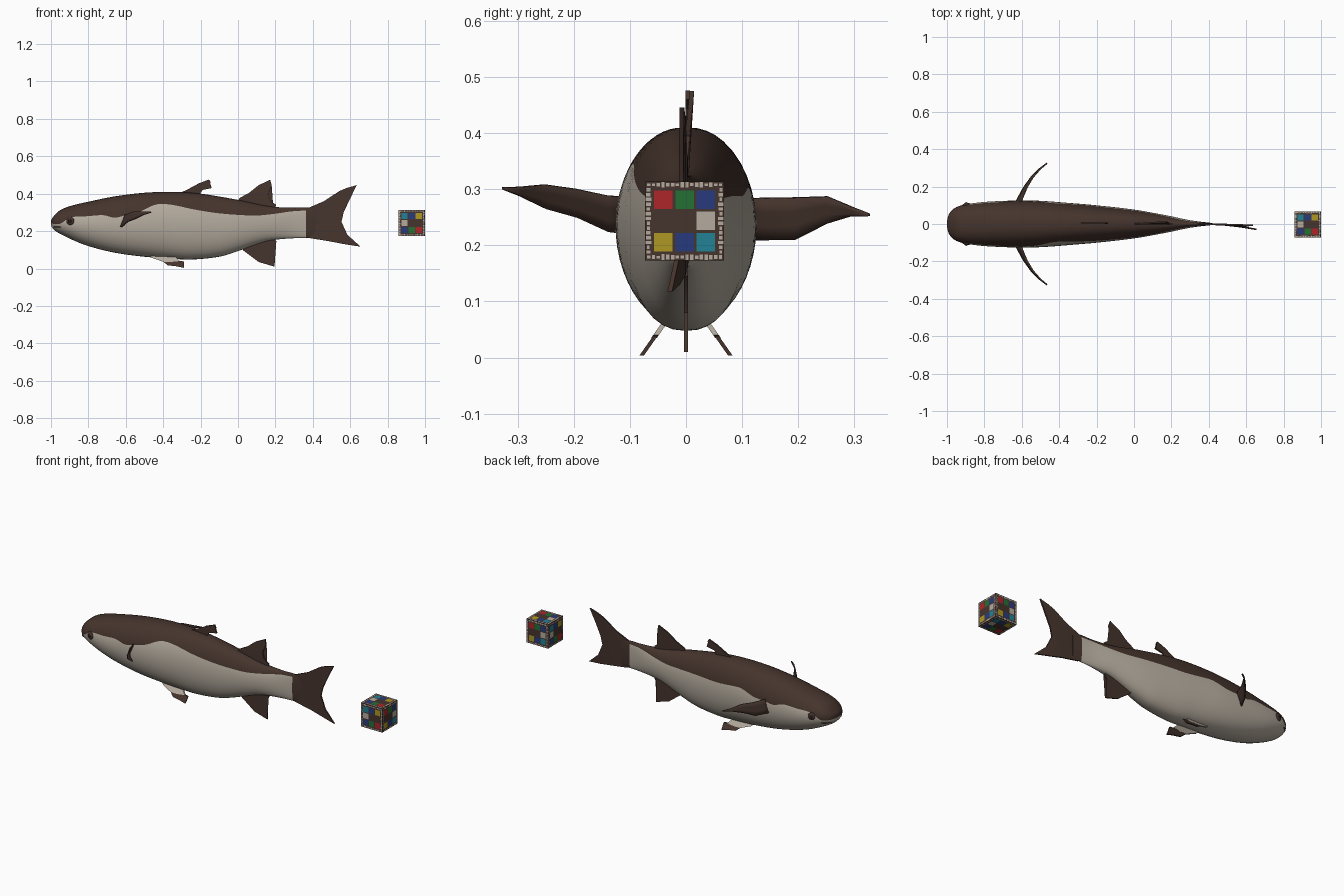
import bpy, bmesh, math, random
from mathutils import Vector

if "Cube" in bpy.data.objects:
    bpy.data.objects.remove(bpy.data.objects["Cube"])

random.seed(4)


def material(name, r, g, b):
    m = bpy.data.materials.new(name)
    m.diffuse_color = (r, g, b, 1)
    m.use_nodes = True
    m.node_tree.nodes["Principled BSDF"].inputs["Base Color"].default_value = m.diffuse_color
    return m


MATS = {
    'n': material("dark brown", 0.060, 0.034, 0.026),
    'W': material("cream", 0.46, 0.41, 0.345),
    'R': material("red", 0.42, 0.018, 0.022),
    'G': material("green", 0.018, 0.16, 0.035),
    'B': material("blue", 0.022, 0.042, 0.21),
    'Y': material("yellow", 0.42, 0.31, 0.018),
    'T': material("teal", 0.015, 0.22, 0.30),
    'K': material("black", 0.018, 0.012, 0.010),
}
KEYS = list(MATS)


def make_object(name, bm, mats, smooth=True, recalc=True):
    if recalc:
        bmesh.ops.recalc_face_normals(bm, faces=bm.faces[:])
    me = bpy.data.meshes.new(name)
    bm.to_mesh(me)
    bm.free()
    for k in mats:
        me.materials.append(MATS[k])
    ob = bpy.data.objects.new(name, me)
    bpy.context.collection.objects.link(ob)
    if smooth:
        bpy.ops.object.select_all(action='DESELECT')
        ob.select_set(True)
        bpy.context.view_layer.objects.active = ob
        bpy.ops.object.shade_smooth_by_angle(angle=math.radians(40))
    return ob


def curve(pts, x, power=1.0):
    """Smooth interpolation through (x, value) points; power 0.5 rounds the nose."""
    p = [((max(a + 1, 0)) ** power, v) for a, v in pts]
    t = max(x + 1, 0) ** power
    i = 0
    while i < len(p) - 2 and t > p[i + 1][0]:
        i += 1

    def slope(j):
        a, b = p[max(j - 1, 0)], p[min(j + 1, len(p) - 1)]
        return (b[1] - a[1]) / (b[0] - a[0])
    (t0, v0), (t1, v1) = p[i], p[i + 1]
    d = t1 - t0
    s = min(max((t - t0) / d, 0), 1)
    return ((2*s**3 - 3*s**2 + 1) * v0 + (s**3 - 2*s**2 + s) * d * slope(i)
            + (3*s**2 - 2*s**3) * v1 + (s**3 - s**2) * d * slope(i + 1))


# Body: silhouette curves and the edge between brown back and cream belly
TOP = [(-1, .25), (-.985, .28), (-.95, .312), (-.9, .333), (-.8, .357), (-.65, .387), (-.5, .405),
       (-.35, .41), (-.2, .40), (0, .367), (.17, .332), (.3, .325), (.36, .327), (.42, .32)]
BOTTOM = [(-1, .24), (-.985, .208), (-.95, .185), (-.9, .16), (-.8, .12), (-.65, .083), (-.5, .063),
          (-.35, .052), (-.25, .048), (-.1, .063), (0, .093), (.1, .13), (.17, .15), (.3, .162), (.42, .165)]
WIDTH = [(-1, .004), (-.985, .06), (-.95, .09), (-.9, .105), (-.8, .118), (-.65, .125), (-.5, .124),
         (-.35, .113), (-.2, .10), (0, .077), (.17, .047), (.3, .02), (.36, .012), (.42, .005)]
EDGE = [(-1, .24), (-.95, .24), (-.9, .272), (-.8, .28), (-.72, .285), (-.66, .272), (-.6, .285),
        (-.53, .302), (-.46, .335), (-.42, .345), (-.35, .34), (-.23, .315), (-.1, .295), (.03, .285),
        (.1, .283), (.2, .293), (.3, .307), (.4, .31)]


def build_body():
    bm = bmesh.new()
    back, belly, stations = 9, 13, 100
    half = back + belly
    rings, xs = [], []
    for i in range(stations + 1):
        x = -1 + 1.42 * (i / stations) ** 2
        top, bot, w = (curve(c, x, .5) for c in (TOP, BOTTOM, WIDTH))
        zc, h = (top + bot) / 2, max((top - bot) / 2, .002)

        def side(sign):
            drop = .045 * math.exp(-((x + .37) / .2) ** 2) if sign > 0 else 0
            c = (curve(EDGE, x) - drop - zc) / h
            edge = min(max(math.acos(max(-1, min(1, c))), .2), 2.9)
            out = []
            for k in range(half + 1):
                a = edge * k / back if k <= back else edge + (math.pi - edge) * (k - back) / belly
                out.append((x, sign * w * max(math.sin(a), 0) ** .85, zc + h * math.cos(a)))
            return out
        left, right = side(-1), side(1)
        rings.append([bm.verts.new(p) for p in left + right[-2:0:-1]])
        xs.append(x)
    n = 2 * half
    for i in range(stations):
        for k in range(n):
            f = bm.faces.new((rings[i][k], rings[i][(k + 1) % n],
                              rings[i + 1][(k + 1) % n], rings[i + 1][k]))
            f.material_index = int(back <= k < n - back and xs[i] < .355)
    bm.faces.new(rings[0])
    bm.faces.new(rings[-1])
    make_object("body", bm, "nW")


build_body()


# Flat fins: outline in x, z, bent sideways by a y function
def fin(name, outline, bend=lambda x, z: 0, mat='n', thick=.008):
    bm = bmesh.new()
    a = [bm.verts.new((x, bend(x, z) - thick / 2, z)) for x, z in outline]
    b = [bm.verts.new((x, bend(x, z) + thick / 2, z)) for x, z in outline]
    bm.faces.new(a)
    bm.faces.new(b[::-1])
    n = len(a)
    for i in range(n):
        bm.faces.new((a[i], b[i], b[(i + 1) % n], a[(i + 1) % n]))
    bmesh.ops.triangulate(bm, faces=[f for f in bm.faces if len(f.verts) > 4])
    make_object(name, bm, mat)


fin("tail_fin", [(.36, .315), (.38, .326), (.46, .36), (.54, .413), (.58, .43), (.635, .446), (.60, .375),
                 (.565, .30), (.553, .25), (.585, .18), (.655, .117), (.57, .13), (.48, .147),
                 (.38, .163), (.36, .175)],
    lambda x, z: -(.008 + .02 * min(1, max(0, (.446 - z) / .3))) * ((x - .36) / .29) ** 2)
fin("first_dorsal_fin", [(-.33, .39), (-.31, .405), (-.25, .43), (-.21, .455), (-.155, .476), (-.145, .46),
                         (-.18, .443), (-.14, .43), (-.19, .42), (-.21, .39)], lambda x, z: .003)
fin("second_dorsal_fin", [(-.01, .35), (.01, .378), (.06, .405), (.11, .445), (.172, .475), (.18, .445),
                          (.16, .395), (.175, .36), (.205, .34), (.19, .31)],
    lambda x, z: max(0, z - .37) * .1)
fin("anal_fin", [(.01, .12), (.03, .095), (.08, .058), (.11, .035), (.195, .01), (.185, .04), (.16, .08),
                 (.175, .115), (.205, .145), (.19, .17)])

# Paired fins and eyes
PECTORAL = {
    -1: [(-.64, .10, .285, .22), (-.62, .14, .288, .225), (-.59, .195, .30, .25),
         (-.55, .25, .308, .265), (-.505, .295, .304, .287), (-.465, .325, .303, .299)],
    1: [(-.64, .10, .283, .21), (-.62, .14, .284, .21), (-.59, .195, .285, .21),
        (-.55, .25, .287, .238), (-.505, .295, .268, .252), (-.465, .325, .256, .252)],
}
for s, word in ((-1, "right"), (1, "left")):
    bm = bmesh.new()
    rows = [[bm.verts.new((x + .03 * (1 - k / 3) * (.33 - y) / .23, s * y, zt + (zb - zt) * k / 3))
             for k in range(4)] for x, y, zt, zb in PECTORAL[s]]
    for r0, r1 in zip(rows, rows[1:]):
        for k in range(3):
            bm.faces.new((r0[k], r0[k + 1], r1[k + 1], r1[k]))
    ob = make_object(word + "_pectoral_fin", bm, "n")
    mod = ob.modifiers.new("thickness", 'SOLIDIFY')
    mod.thickness, mod.offset = .007, 0

    def splay(x, z, s=s):
        return s * (.043 + (.055 - z) * .7)
    fin(word + "_pelvic_fin_base", [(-.48, .075), (-.46, .057), (-.40, .036), (-.36, .035), (-.31, .04),
                                    (-.33, .06), (-.35, .075)], splay, 'W', .01)
    fin(word + "_pelvic_fin_tip", [(-.40, .036), (-.375, .017), (-.33, .012), (-.29, .004), (-.288, .038),
                                   (-.31, .04), (-.36, .035)], splay)

    for part, radius, depth, mat in (("eye_ring", .022, .010, 'n'), ("eye", .012, .014, 'K')):
        bm = bmesh.new()
        bmesh.ops.create_uvsphere(bm, u_segments=20, v_segments=12, radius=1)
        ob = make_object(word + "_" + part, bm, mat)
        ob.scale = (radius, depth, radius)
        ob.location = (-.897, s * .1025, .254)
        ob.rotation_euler = (0, 0, s * math.radians(14))

# Mouth line around the snout
bm = bmesh.new()
bmesh.ops.create_uvsphere(bm, u_segments=24, v_segments=10, radius=1)
mouth = make_object("mouth", bm, 'n')
mouth.scale = (.049, .086, .008)
mouth.location = (-.947, 0, .222)

# Colour checker cube: a brown box with patches and a dashed cream border on each face
CUBE, HALF = Vector((.9285, -.0025, .2435)), .0705
CHART = ("RGB", "nnW", "YBT")  # rows from the top, 'n' stays brown
TURNED = tuple(row[::-1] for row in CHART[::-1])
FACES = [  # outward, right, chart
    ((1, 0, 0), (0, 1, 0), CHART), ((0, -1, 0), (1, 0, 0), TURNED),
    ((0, 1, 0), (-1, 0, 0), CHART), ((-1, 0, 0), (0, -1, 0), TURNED),
    ((0, 0, 1), (1, 0, 0), TURNED), ((0, 0, -1), (1, 0, 0), CHART),
]
bm = bmesh.new()


def plate(nor, right, u, v, hu, hv, key, lift=.0008):
    nor, right = Vector(nor), Vector(right)
    up = nor.cross(right)
    o = CUBE + nor * (HALF + lift)
    f = bm.faces.new([bm.verts.new(o + right * (u + a * hu) + up * (v + b * hv))
                      for a, b in ((-1, -1), (1, -1), (1, 1), (-1, 1))])
    f.material_index = KEYS.index(key)


for nor, right, rows in FACES:
    plate(nor, right, 0, 0, HALF, HALF, 'n', 0)
    for r, row in enumerate(rows):
        for c, key in enumerate(row):
            if key != 'n':
                plate(nor, right, (c - 1) * .038, (1 - r) * .038, .0165, .0165, key)
    for i in range(16):
        d = -.064 + i * .128 / 15
        for e in (-.0645, .0645):
            length = random.uniform(.002, .0055)
            plate(nor, right, d, e, .003, length, 'W')
            if 0 < i < 15:
                plate(nor, right, e, d, length, .003, 'W', .0009)
make_object("colour_checker_cube", bm, KEYS, smooth=False, recalc=False)
